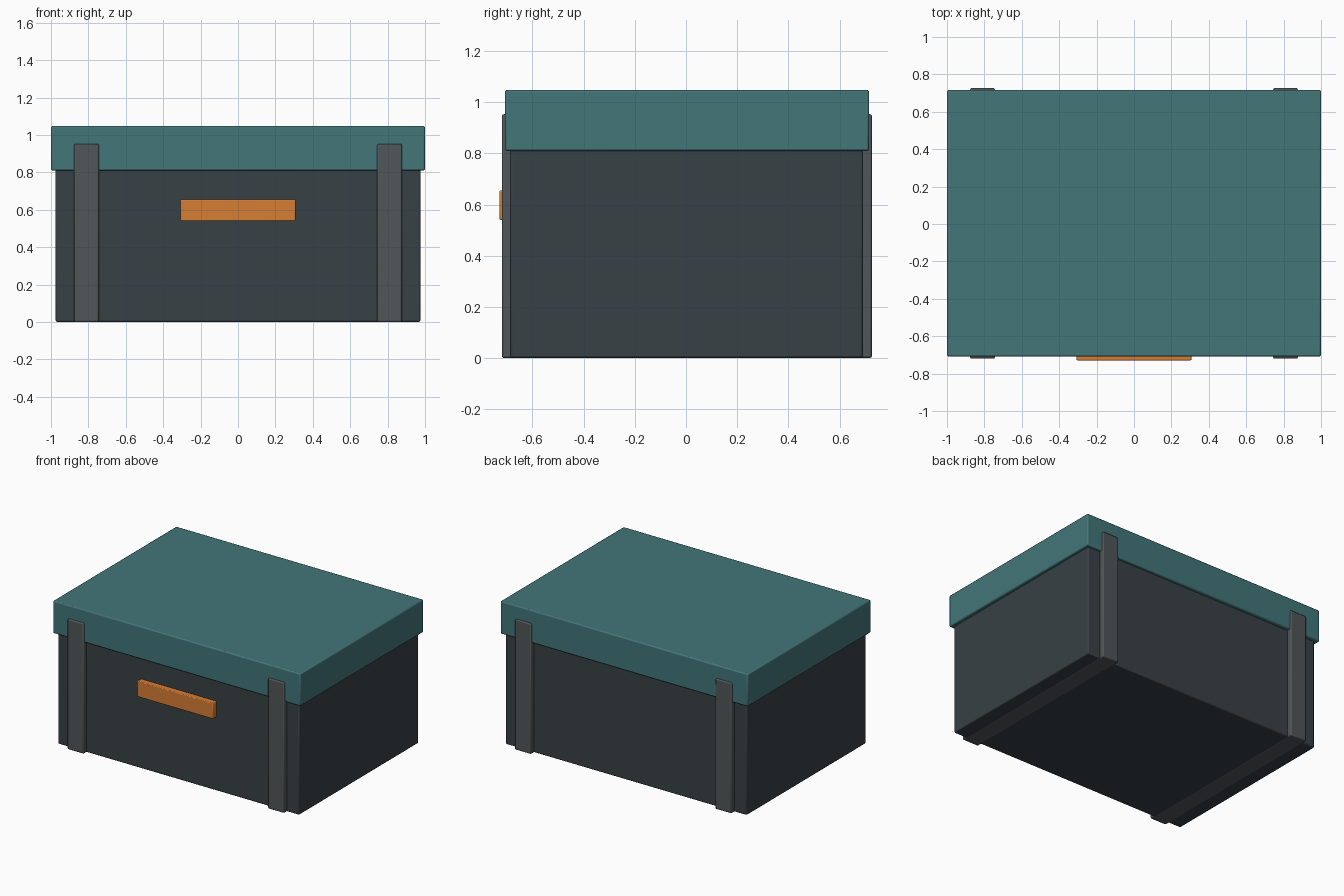
import bpy
import bmesh
from math import radians

if "Cube" in bpy.data.objects:
    bpy.data.objects.remove(bpy.data.objects["Cube"])


def material(name, rgb):
    m = bpy.data.materials.new(name)
    m.diffuse_color = (*rgb, 1)
    m.use_nodes = True
    m.node_tree.nodes["Principled BSDF"].inputs["Base Color"].default_value = m.diffuse_color
    return m


def box(name, lo, hi, mat, bevel):
    """Softly bevelled box between two corner points."""
    bm = bmesh.new()
    bmesh.ops.create_cube(bm, size=1)
    for v in bm.verts:
        v.co = [(a + b) / 2 + c * (b - a) for a, b, c in zip(lo, hi, v.co)]
    mesh = bpy.data.meshes.new(name)
    bm.to_mesh(mesh)
    bm.free()
    ob = bpy.data.objects.new(name, mesh)
    bpy.context.collection.objects.link(ob)
    mesh.materials.append(mat)
    mod = ob.modifiers.new("soft_edges", 'BEVEL')
    mod.width = bevel
    mod.segments = 2
    bpy.ops.object.select_all(action='DESELECT')
    ob.select_set(True)
    bpy.context.view_layer.objects.active = ob
    bpy.ops.object.shade_smooth_by_angle(angle=radians(30))
    return ob


dark = material("dark_slate", (0.040, 0.052, 0.060))
grey = material("strap_grey", (0.080, 0.093, 0.098))
teal = material("teal", (0.055, 0.180, 0.190))
orange = material("orange", (0.670, 0.210, 0.036))

# Body and overhanging lid
box("body", (-0.975, -0.687, 0.001), (0.975, 0.692, 0.83), dark, 0.008)
box("lid", (-1.0, -0.708, 0.81), (1.0, 0.716, 1.048), teal, 0.008)

# Straps running under the box and up the front and back
for side, x in (("left", -0.81), ("right", 0.81)):
    box(side + "_strap", (x - 0.066, -0.72, 0.0), (x + 0.066, 0.727, 0.953), grey, 0.008)

# Front label plate
box("front_plate", (-0.307, -0.729, 0.54), (0.307, -0.68, 0.655), orange, 0.005)
